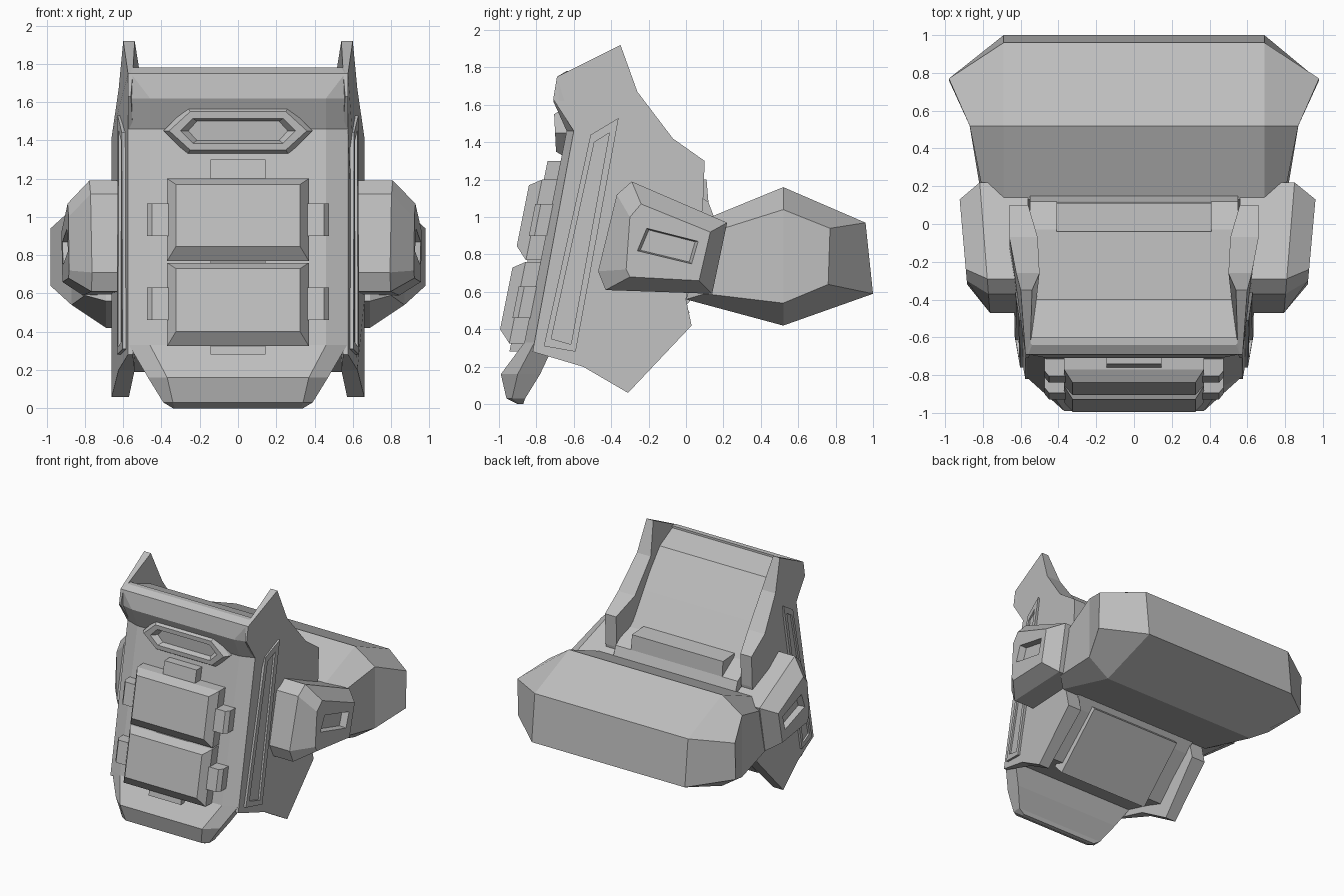
import bpy, bmesh

cube = bpy.data.objects.get("Cube")
if cube:
    bpy.data.objects.remove(cube, do_unlink=True)

grey = bpy.data.materials.new("armour_grey")
grey.use_nodes = True
GREY = (0.52, 0.52, 0.52, 1)
grey.diffuse_color = GREY
grey.node_tree.nodes["Principled BSDF"].inputs["Base Color"].default_value = GREY


def loft(name, rings, cap_split=None):
    """Join rings of equal length, close both ends; cap_split lists index groups."""
    bm = bmesh.new()
    rows = [[bm.verts.new(p) for p in ring] for ring in rings]
    n = len(rows[0])
    for a, b in zip(rows, rows[1:]):
        for i in range(n):
            j = (i + 1) % n
            bm.faces.new((a[i], a[j], b[j], b[i]))
    for row in (rows[0], rows[-1]):
        for group in cap_split or [range(n)]:
            bm.faces.new([row[i] for i in group])
    bmesh.ops.remove_doubles(bm, verts=bm.verts, dist=0.0005)
    bmesh.ops.recalc_face_normals(bm, faces=bm.faces)
    mesh = bpy.data.meshes.new(name)
    bm.to_mesh(mesh)
    bm.free()
    mesh.materials.append(grey)
    obj = bpy.data.objects.new(name, mesh)
    bpy.context.collection.objects.link(obj)
    return obj


def at_x(profile, x):
    return [(x, y, z) for y, z in profile]


def extrude(name, profile, half):
    return loft(name, [at_x(profile, -half), at_x(profile, half)])


def plate_y(z):
    return -0.93 + 0.2 * z


def on_plate(half, low, high, depth):
    """Rectangle parallel to the sloping chest plate."""
    corners = ((-half, low), (half, low), (half, high), (-half, high))
    return [(x, plate_y(z) - depth, z) for x, z in corners]


# Body core with the sloping, hollow back
extrude("body_core", [
    (-.62, 1.77), (-.40, 1.70), (-.20, 1.42), (-.03, 1.18), (.12, 1.08), (.15, 1.0),
    (.02, .55), (-.04, .48), (-.35, .19), (-.55, .25), (-.72, .30), (-.55, 1.45)], .55)
extrude("underside_block", [(-.36, .11), (.02, .49), (-.06, .58), (-.44, .20)], .40)
extrude("back_bar", [(-.04, 1.21), (.11, 1.20), (.12, 1.08), (-.04, 1.08)], .41)

# Chest plate: z, centre half width, centre y, side half width, side y, back y
plate_rows = [
    (.00, .33, -.90, .34, -.89, -.87),
    (.03, .34, -.96, .39, -.93, -.86),
    (.16, .37, -.99, .47, -.90, -.78),
    (.33, .46, -.864, .57, -.81, -.70),
    (1.46, .46, -.638, .57, -.60, -.50),
    (1.62, .46, -.71, .575, -.68, -.55),
    (1.75, .56, -.69, .575, -.685, -.60),
    (1.78, .54, -.64, .55, -.63, -.60),
]
loft("chest_plate", [
    [(-xs, yb, z), (-xs, ys, z), (-xc, yc, z), (xc, yc, z), (xs, ys, z), (xs, yb, z)]
    for z, xc, yc, xs, ys, yb in plate_rows])

# Two pouches with bevelled fronts and small tabs
for label, low, high, tab_low, tab_high in (
        ("upper", .77, 1.20, .90, 1.07), ("lower", .325, .76, .46, .63)):
    loft(label + "_pouch", [
        on_plate(.37, low, high, -.03), on_plate(.37, low, high, .08),
        on_plate(.325, low + .075, high - .03, .144)])
    loft(label + "_side_tabs", [
        on_plate(.475, tab_low, tab_high, -.03), on_plate(.475, tab_low, tab_high, .06),
        on_plate(.45, tab_low, tab_high, .09)])
for label, low, high in (("top", 1.1, 1.30), ("middle", .70, .82), ("bottom", .28, .4)):
    loft(label + "_pouch_tab", [
        on_plate(.145, low, high, -.03), on_plate(.145, low, high, .07)])


# Hexagonal collar vent with a sunken floor
def hexagon(wide, narrow, height, y):
    pts = ((-wide, 0), (-narrow, -height), (narrow, -height),
           (wide, 0), (narrow, height), (-narrow, height))
    return [(x, y - .05 * h, 1.45 + h) for x, h in pts]


loft("collar_vent", [
    hexagon(.39, .265, .125, -.58), hexagon(.39, .265, .125, -.66),
    hexagon(.36, .25, .10, -.70), hexagon(.30, .235, .065, -.70),
    hexagon(.26, .215, .05, -.66)])


# Side panels: y, z, inner x
def outer_x(y, z):
    d = (y + .82) - .2 * (z - .3)
    return max(.575, min(.66, .575 + .17 * d))


panel = [
    (-.82, .28, .55), (-.60, 1.46, .55), (-.71, 1.63, .56), (-.69, 1.75, .55),
    (-.35, 1.92, .54), (-.26, 1.67, .50), (-.07, 1.42, .51), (.10, 1.30, .56),
    (.09, 1.05, .56), (.0, .56, .54), (.03, .42, .54), (-.31, .06, .57), (-.55, .20, .54)]
slot_rim = [(-.76, .31), (-.51, 1.44), (-.36, 1.53), (-.59, .28)]
slot_in = [(-.72, .35), (-.49, 1.40), (-.41, 1.45), (-.615, .32)]

# Side pod outlines, largest first
pod_base = [(-.37, 1.12), (-.29, 1.19), (.22, .97), (.14, .59), (-.43, .61), (-.47, .71)]
pod_face = [(-.30, 1.0), (-.24, 1.07), (.13, .92), (.07, .66), (-.30, .68), (-.32, .72)]
pod_slot = [(-.21, .94), (-.21, .94), (.065, .87), (.03, .75), (-.26, .82), (-.26, .82)]


def pod_x(y):
    return .935 + .09 * y

for side, sign, width in (("left", 1, 1.015), ("right", -1, .975)):
    loft(side + "_panel", [
        [(sign * x, y, z) for y, z, x in panel],
        [(sign * outer_x(y, z), y, z) for y, z, x in panel]])
    loft(side + "_panel_slot", [
        [(sign * (outer_x(y, z) + lift), y, z) for y, z in ring]
        for ring, lift in ((slot_rim, -.03), (slot_rim, .018), (slot_in, .018), (slot_in, .003))])
    s = sign * width
    loft(side + "_pod", [
        at_x(pod_base, sign * .56),
        [(s * (.82 + .08 * y), y, z) for y, z in pod_base],
        [(s * pod_x(y), y, z) for y, z in pod_face],
        [(s * pod_x(y), y, z) for y, z in pod_slot],
        [(s * (pod_x(y) - .05), y * .9 - .01, z * .9 + .085) for y, z in pod_slot]])

# Wide rear pack with tapered ends
pack_mid = [(.13, 1.0), (.52, 1.16), (.96, .97), (1.0, .59), (.52, .42), (.0, .56)]
pack_end = [(.80, .17, .93), (.87, .52, 1.04), (.98, .77, .94),
            (.98, .76, .64), (.87, .52, .54), (.80, .10, .59)]
loft("rear_pack", [
    [(-x, y, z) for x, y, z in pack_end], at_x(pack_mid, -.69),
    at_x(pack_mid, .69), pack_end], [(0, 1, 4, 5), (1, 2, 3, 4)])
